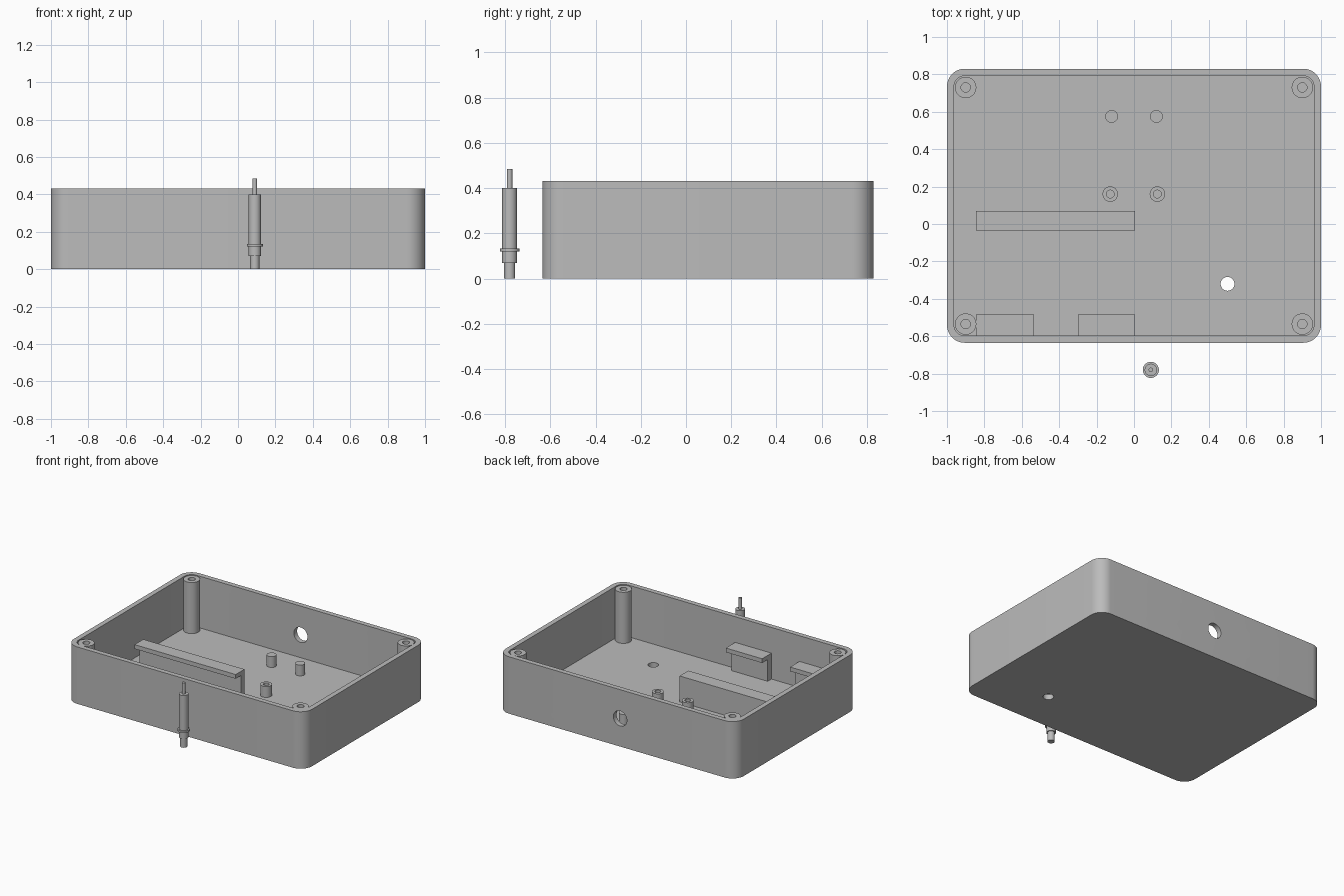
import bpy, bmesh, math
from mathutils import Matrix

if "Cube" in bpy.data.objects:
    bpy.data.objects.remove(bpy.data.objects["Cube"])

grey = bpy.data.materials.new("plain grey")
grey.diffuse_color = (0.5, 0.5, 0.5, 1)
grey.use_nodes = True
grey.node_tree.nodes["Principled BSDF"].inputs["Base Color"].default_value = grey.diffuse_color

FLOOR, RIM = 0.04, 0.432      # top of the floor, top of the walls
Y0, Y1, WALL = -0.635, 0.83, 0.038


def finish(bm, name):
    bmesh.ops.recalc_face_normals(bm, faces=bm.faces)
    mesh = bpy.data.meshes.new(name)
    bm.to_mesh(mesh)
    bm.free()
    mesh.materials.append(grey)
    ob = bpy.data.objects.new(name, mesh)
    bpy.context.collection.objects.link(ob)
    return ob


def smooth(ob):
    bpy.ops.object.select_all(action='DESELECT')
    ob.select_set(True)
    bpy.context.view_layer.objects.active = ob
    bpy.ops.object.shade_smooth_by_angle(angle=math.radians(30))


def prism(name, points, vector):
    bm = bmesh.new()
    face = bm.faces.new([bm.verts.new(p) for p in points])
    ext = bmesh.ops.extrude_face_region(bm, geom=[face], use_keep_orig=True)
    bmesh.ops.translate(bm, vec=vector,
                        verts=[v for v in ext['geom'] if isinstance(v, bmesh.types.BMVert)])
    return finish(bm, name)


def rounded_box(name, inset, radius, z0, z1):
    x, ya, yb = 1 - inset, Y0 + inset, Y1 - inset
    corners = [(x - radius, yb - radius), (-x + radius, yb - radius),
               (-x + radius, ya + radius), (x - radius, ya + radius)]
    pts = []
    for i, (cx, cy) in enumerate(corners):
        for k in range(13):
            a = math.pi / 2 * (i + k / 12)
            pts.append((cx + radius * math.cos(a), cy + radius * math.sin(a), z0))
    return prism(name, pts, (0, 0, z1 - z0))


def lathe(name, profile, x, y, seg=40):
    """Revolve (radius, height) points; the two ends are capped flat."""
    bm = bmesh.new()
    rings = [[bm.verts.new((x + r * math.cos(2 * math.pi * k / seg),
                            y + r * math.sin(2 * math.pi * k / seg), z))
              for k in range(seg)] for r, z in profile]
    for a, b in zip(rings, rings[1:]):
        for k in range(seg):
            n = (k + 1) % seg
            bm.faces.new((a[k], a[n], b[n], b[k]))
    bm.faces.new(rings[0])
    bm.faces.new(rings[-1])
    ob = finish(bm, name)
    smooth(ob)
    return ob


def cylinder_cutter(name, radius, depth, matrix):
    bm = bmesh.new()
    bmesh.ops.create_cone(bm, cap_ends=True, segments=40, radius1=radius,
                          radius2=radius, depth=depth, matrix=matrix)
    return finish(bm, name)


# Tray: rounded shell with one hole in the floor and one in the back wall
tray = rounded_box("tray", 0, 0.095, 0, RIM)
cutters = [
    rounded_box("cavity_cutter", WALL, 0.057, FLOOR, RIM + 0.2),
    cylinder_cutter("floor_hole_cutter", 0.037, 0.3, Matrix.Translation((0.5, -0.32, 0))),
    cylinder_cutter("back_hole_cutter", 0.057, 0.3,
                    Matrix.Translation((-0.028, 0.81, 0.213)) @ Matrix.Rotation(math.pi / 2, 4, 'X')),
]
bpy.context.view_layer.objects.active = tray
for cutter in cutters:
    cutter.hide_render = True
    mod = tray.modifiers.new(cutter.name, 'BOOLEAN')
    mod.operation, mod.solver, mod.object = 'DIFFERENCE', 'EXACT', cutter
    bpy.ops.object.modifier_apply(modifier=mod.name)
    bpy.data.objects.remove(cutter)
smooth(tray)

# Corner screw posts with blind holes
for x in (-0.9, 0.9):
    for y in (-0.535, 0.73):
        lathe("corner_post", [(0.057, FLOOR), (0.057, RIM - 0.004),
                              (0.025, RIM - 0.004), (0.025, 0.15)], x, y)

# Board supports: solid pegs at the back, hollow standoffs in front
for side in (-1, 1):
    lathe("peg", [(0.034, FLOOR), (0.034, 0.122)], 0.12 * side, 0.575)
    lathe("standoff", [(0.041, FLOOR), (0.041, 0.122), (0.021, 0.122), (0.021, 0.05)],
          0.126 * side - 0.001, 0.16)


# Rails: upright wall with an overhanging lip along the top
def rail(name, x0, x1, back, lip):
    wall = back + (lip - back) * 0.4
    top, under = 0.237, 0.205
    section = [(back, FLOOR), (wall, FLOOR), (wall, under), (lip, under), (lip, top), (back, top)]
    prism(name, [(x0, y, z) for y, z in section], (x1 - x0, 0, 0))


rail("long_rail", -0.845, 0.005, 0.07, -0.035)
rail("left_front_rail", -0.845, -0.535, Y0 + WALL, -0.485)
rail("right_front_rail", -0.3, 0.005, Y0 + WALL, -0.485)

# Separate contact pin standing in front of the tray
lathe("contact_pin", [(0.025, 0), (0.025, 0.07), (0.033, 0.07), (0.033, 0.12),
                      (0.043, 0.12), (0.043, 0.134), (0.033, 0.134), (0.033, 0.4),
                      (0.012, 0.4), (0.012, 0.485)], 0.09, -0.78)
